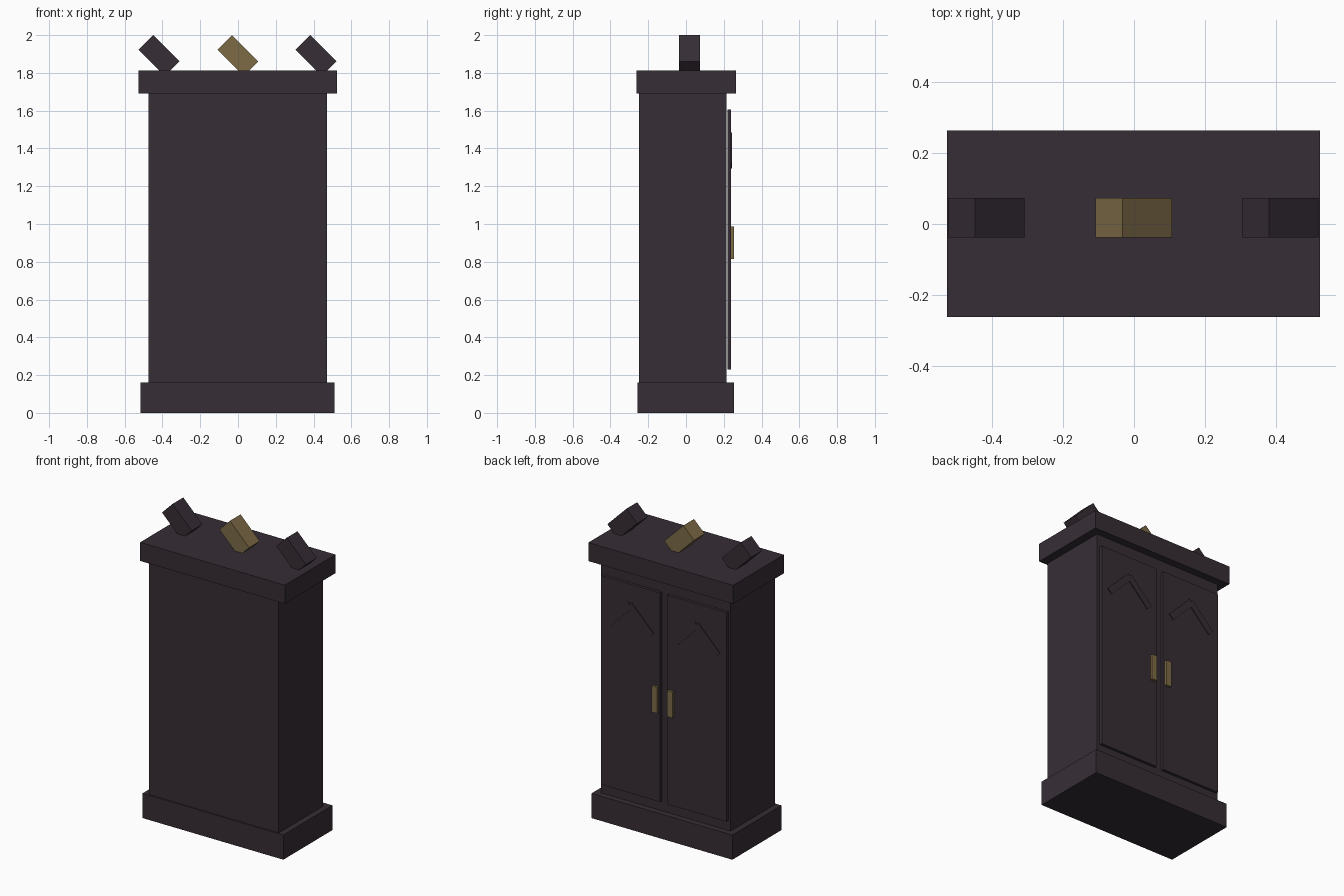
import bpy
from math import radians
from mathutils import Matrix, Vector

default = bpy.data.objects.get("Cube")
if default:
    bpy.data.objects.remove(default, do_unlink=True)


def make_material(name, rgb):
    mat = bpy.data.materials.new(name)
    mat.use_nodes = True
    color = (*rgb, 1.0)
    mat.diffuse_color = color
    bsdf = next(n for n in mat.node_tree.nodes if n.type == 'BSDF_PRINCIPLED')
    bsdf.inputs["Base Color"].default_value = color
    return mat


wood = make_material("dark_wood", (0.037, 0.027, 0.036))
brass = make_material("aged_brass", (0.205, 0.147, 0.062))


def box(name, xs, ys, zs, mat, turn=0):
    """Box from axis ranges, turned about the y axis through its centre."""
    ranges = (xs, ys, zs)
    centre = Vector([(a + b) / 2 for a, b in ranges])
    size = Vector([b - a for a, b in ranges])
    bpy.ops.mesh.primitive_cube_add(size=1)
    obj = bpy.context.object
    obj.name = name
    obj.data.transform(Matrix.Rotation(radians(turn), 4, 'Y') @ Matrix.Diagonal((*size, 1)))
    obj.location = centre
    obj.data.materials.append(mat)
    return obj


def bar(name, x, z, length, width, ys, mat, turn):
    return box(name, (x - length / 2, x + length / 2), ys,
               (z - width / 2, z + width / 2), mat, turn)


# Carcass with plinth and cornice
box("plinth", (-0.515, 0.51), (-0.257, 0.254), (0, 0.162), wood)
box("cabinet_body", (-0.475, 0.47), (-0.248, 0.214), (0.1, 1.75), wood)
box("cornice", (-0.528, 0.525), (-0.263, 0.264), (1.69, 1.812), wood)

# Tilted blocks on top
for name, x, mat in (("right_top_block", -0.418, wood),
                     ("middle_top_block", -0.001, brass),
                     ("left_top_block", 0.413, wood)):
    bar(name, x, 1.892, 0.197, 0.109, (-0.038, 0.073), mat, 45)

# Doors with handles and chevron trim
middle = -0.004
for side, s in (("left", 1), ("right", -1)):
    def span(a, b):
        return sorted((middle + s * a, middle + s * b))

    box(side + "_door", span(0.026, 0.457), (0.219, 0.238), (0.23, 1.605), wood)
    box(side + "_handle", span(0.036, 0.075), (0.236, 0.255), (0.815, 0.986), brass)
    door_x = middle + s * 0.2415
    for part, t in (("inner", -s), ("outer", s)):
        bar(f"{side}_chevron_{part}", door_x + t * 0.0765, 1.39, 0.225, 0.044,
            (0.234, 0.244), wood, 45 * t)
